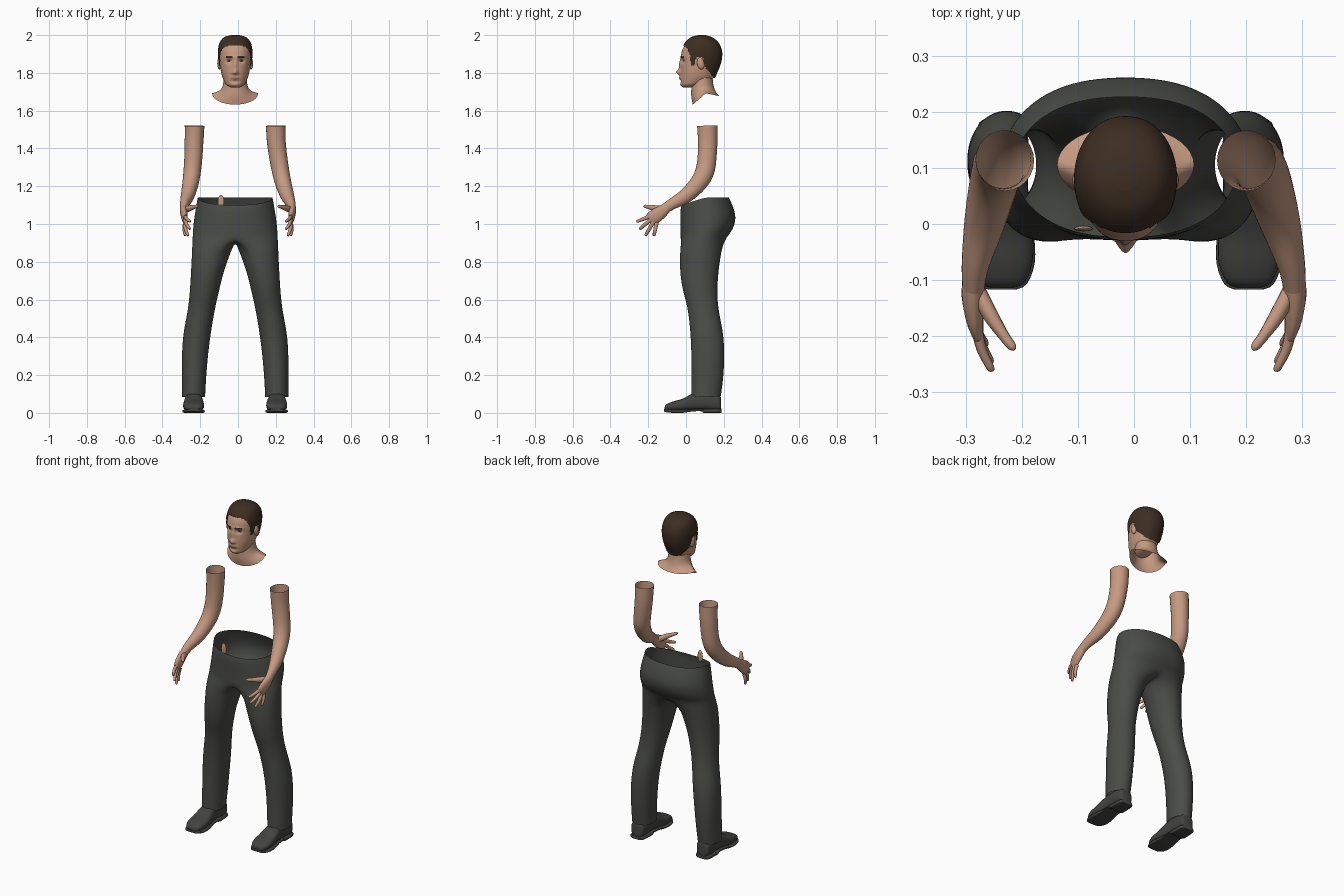
import bpy, bmesh, math
from mathutils import Vector

if "Cube" in bpy.data.objects:
    bpy.data.objects.remove(bpy.data.objects["Cube"])

AXIS = -0.015  # the body's own centre line


def material(name, rgb):
    m = bpy.data.materials.new(name)
    m.use_nodes = True
    m.diffuse_color = (*rgb, 1)
    m.node_tree.nodes["Principled BSDF"].inputs["Base Color"].default_value = (*rgb, 1)
    return m


SKIN = material("skin", (0.56, 0.32, 0.22))
HAIR = material("dark brown hair", (0.045, 0.026, 0.016))
CLOTH = material("charcoal cloth", (0.068, 0.072, 0.062))
SHOE = material("shoe leather", (0.055, 0.057, 0.053))
LIP = material("lips", (0.36, 0.17, 0.13))
WHITE = material("eye white", (0.5, 0.45, 0.4))


def spline(rows, n):
    """Smooth in-between rows, passing through every given row."""
    out = []
    for i in range(len(rows) - 1):
        p0, p1, p2 = rows[max(i - 1, 0)], rows[i], rows[i + 1]
        p3 = rows[min(i + 2, len(rows) - 1)]
        for k in range(n):
            t = k / n
            out.append([b + 0.5 * t * (c - a + t * (2*a - 5*b + 4*c - d + t * (3*(b - c) + d - a)))
                        for a, b, c, d in zip(p0, p1, p2, p3)])
    return out + [list(rows[-1])]


def power(v, p):
    return math.copysign(abs(v) ** p, v)


def finish(name, bm, mats, angle=60):
    bmesh.ops.recalc_face_normals(bm, faces=bm.faces[:])
    me = bpy.data.meshes.new(name)
    bm.to_mesh(me)
    bm.free()
    ob = bpy.data.objects.new(name, me)
    bpy.context.collection.objects.link(ob)
    for m in mats:
        me.materials.append(m)
    bpy.ops.object.select_all(action="DESELECT")
    ob.select_set(True)
    bpy.context.view_layer.objects.active = ob
    bpy.ops.object.shade_smooth_by_angle(angle=math.radians(angle))
    return ob


def bridge(bm, a, b, closed=True):
    for i in range(len(a) if closed else len(a) - 1):
        j = (i + 1) % len(a)
        bm.faces.new((a[i], a[j], b[j], b[i]))


def loft(name, rings, mats, caps=(), angle=60):
    bm = bmesh.new()
    loops = [[bm.verts.new(p) for p in r] for r in rings]
    for a, b in zip(loops, loops[1:]):
        bridge(bm, a, b)
    for c in caps:
        bm.faces.new(loops[c])
    return finish(name, bm, mats, angle)


def tube(name, path, mat, side, n=16, caps=()):
    """Tube along rows of x, y, z, thickness, width, mirrored by side."""
    rows = spline(path, 4)
    rings = []
    for i, (x, y, z, ru, rv) in enumerate(rows):
        t = Vector(rows[min(i + 1, len(rows) - 1)][:3]) - Vector(rows[max(i - 1, 0)][:3])
        v = t.cross(Vector((1, 0, 0))).normalized()
        u = v.cross(t).normalized()
        ring = [Vector((x, y, z)) + u * ru * math.cos(a) + v * rv * math.sin(a)
                for a in (math.tau * k / n for k in range(n))]
        shift = AXIS * min(1, max(0, (z - 1.08) / 0.35))
        rings.append([(side * p.x + shift, p.y, p.z) for p in ring])
    return loft(name, rings, [mat], caps)


def ellipsoid(name, loc, scale, mats, tilt=0):
    bm = bmesh.new()
    bmesh.ops.create_uvsphere(bm, u_segments=20, v_segments=12, radius=1)
    for v in bm.verts:
        v.co = Vector(a * b for a, b in zip(v.co, scale))
    ob = finish(name, bm, mats)
    ob.location, ob.rotation_euler = loc, (tilt, 0, 0)
    return ob


# Trousers: half hips, split at the crotch into one leg, then mirrored
hips = [(1.14, .2, -.025, .228), (1.10, .207, -.03, .247), (1.04, .217, -.031, .264),
        (.98, .224, -.031, .252), (.93, .227, -.031, .218)]
leg = [(.86, .018, .23, -.033, .19), (.75, .058, .235, -.033, .174), (.65, .083, .241, -.018, .168),
       (.55, .106, .251, .008, .173), (.42, .128, .275, .022, .198), (.3, .143, .283, .027, .204),
       (.18, .153, .283, .027, .198), (.085, .158, .283, .026, .185)]
bm = bmesh.new()
loops = []
for z, hw, yf, yb in spline(hips, 2):
    loop = []
    for k in range(13):
        a = math.radians(15 * k - 90)
        c = math.cos(a) if 0 < k < 12 else 0
        dip = 0.04 * max(0, -math.sin(a)) * max(0, (z - 1.04) / 0.1)
        loop.append(bm.verts.new((hw * power(c, .85), (yf + yb) / 2 + (yb - yf) / 2 * math.sin(a), z - dip)))
    loops.append(loop)
for a, b in zip(loops, loops[1:]):
    bridge(bm, a, b, closed=False)
front, back = loops[-1][0].co, loops[-1][-1].co
seam = []
for k in range(1, 6):
    p = back.lerp(front, k / 6)
    seam.append(bm.verts.new((0, p.y, p.z - 0.022 * math.sin(math.pi * k / 6))))
last = loops[-1] + seam
for z, xi, xo, yf, yb in spline(leg, 2):
    ring = []
    for k in range(18):
        a = math.radians(20 * k - 120)
        ring.append(bm.verts.new(((xi + xo) / 2 + (xo - xi) / 2 * math.cos(a),
                                  (yf + yb) / 2 + (yb - yf) / 2 * math.sin(a), z)))
    bridge(bm, last, ring)
    last = ring
trousers = finish("trousers", bm, [CLOTH], 80)
trousers.location.x = AXIS
trousers.modifiers.new("mirror", "MIRROR").use_clip = True
sub = trousers.modifiers.new("smooth", "SUBSURF")
sub.levels = sub.render_levels = 2

# Shoes: rows of y, half width, bottom, top from toe to heel
upper = [(-.113, .022, .015, .03), (-.104, .04, .012, .045), (-.07, .054, .01, .06),
         (-.02, .055, .01, .074), (.03, .049, .012, .1), (.08, .045, .015, .112),
         (.14, .045, .01, .112), (.175, .04, .01, .1), (.185, .028, .01, .08)]
sole = [(-.117, .024, .008, .02), (-.107, .044, .004, .02), (-.07, .058, 0, .018), (-.02, .057, 0, .018),
        (.04, .048, .008, .02), (.085, .046, .008, .02), (.095, .048, 0, .022),
        (.17, .045, 0, .022), (.187, .032, 0, .022)]
for side, word in ((1, "left"), (-1, "right")):
    for part, rows, p in (("shoe", upper, .75), ("sole", sole, .4)):
        rings = [[(AXIS + side * .22 + hw * power(math.cos(a), p), y,
                   (lo + hi) / 2 + (hi - lo) / 2 * power(math.sin(a), p))
                  for a in (math.tau * k / 24 for k in range(24))]
                 for y, hw, lo, hi in spline(rows, 3)]
        loft(f"{word}_{part}", rings, [SHOE], (0, -1), 50)

    # Arm, open at the shoulder
    tube(f"{word}_arm", [(.215, .113, 1.52, .052, .054), (.217, .115, 1.45, .05, .052),
                         (.224, .112, 1.36, .048, .05), (.234, .1, 1.28, .046, .05),
                         (.246, .065, 1.215, .043, .046), (.264, 0, 1.15, .036, .039),
                         (.281, -.07, 1.108, .025, .03), (.286, -.11, 1.082, .02, .027)], SKIN, side, 24)
    # Hand
    tube(f"{word}_palm", [(.285, -.1, 1.088, .021, .026), (.287, -.13, 1.065, .02, .034),
                          (.284, -.165, 1.04, .016, .038), (.279, -.19, 1.022, .011, .034)],
         SKIN, side, 16, (-1,))
    tube(f"{word}_thumb", [(.28, -.115, 1.075, .014, .018), (.257, -.16, 1.083, .014, .016),
                           (.233, -.197, 1.09, .01, .011), (.217, -.218, 1.094, .008, .008),
                           (.212, -.224, 1.095, .003, .003)], SKIN, side, 12, (-1,))
    knuckles = [("index", -.18, 1.045, .254, -.262, 1.012), ("middle", -.18, 1.028, .255, -.247, .972),
                ("ring", -.172, 1.014, .265, -.215, .937), ("little", -.155, 1.008, .28, -.17, .937)]
    for finger, y0, z0, x1, y1, z1 in knuckles:
        a, b = Vector((.281, y0, z0)), Vector((x1, y1, z1))
        mid = a.lerp(b, .5) + Vector((.005, 0, 0))
        tip = a.lerp(b, .93)
        tube(f"{word}_{finger}_finger", [(*a, .01, .011), (*mid, .009, .01), (*tip, .007, .008),
                                         (*b, .003, .003)], SKIN, side, 12, (-1,))

    # Ear and eye
    ellipsoid(f"{word}_ear", (AXIS + side * .083, .078, 1.85), (.012, .019, .032), [SKIN], .2)
    eye = ellipsoid(f"{word}_eye", (AXIS + side * .032, -.003, 1.864), (.013, .012, .0065), [WHITE, HAIR])
    for f in eye.data.polygons:
        f.material_index = int(abs(f.center.x) < .0055)

# Head: rows of z, half width, front, back
skull = [(1.722, .022, -.012, .025), (1.738, .048, -.026, .085), (1.77, .065, -.029, .142),
         (1.8, .074, -.029, .158), (1.84, .08, -.028, .175), (1.88, .084, -.027, .184),
         (1.92, .084, -.02, .183), (1.957, .075, .002, .165), (1.982, .053, .032, .133),
         (1.993, .018, .068, .097)]


def bump(x, z, cx, cz, sx, sz):
    return math.exp(-((abs(x) - cx) / sx) ** 2 - ((z - cz) / sz) ** 2)


def relief(x, z):
    return (-.01 * bump(x, z, 0, 1.84, .01, .028) - .021 * bump(x, z, 0, 1.804, .012, .014)
            - .006 * bump(x, z, .012, 1.799, .008, .008) + .012 * bump(x, z, .031, 1.864, .016, .012)
            - .005 * bump(x, z, .028, 1.884, .025, .008) - .007 * bump(x, z, 0, 1.772, .02, .011)
            + .004 * bump(x, z, 0, 1.755, .025, .007) - .005 * bump(x, z, 0, 1.735, .02, .012))


def head_rings(grow):
    rings = []
    for z, hw, yf, yb in spline(skull, 9):
        ring = []
        for k in range(96):
            a = math.tau * k / 96
            x, s = (hw + grow) * power(math.cos(a), .92), math.sin(a)
            y = (yf + yb) / 2 + ((yb - yf) / 2 + grow) * s
            ring.append((x + AXIS, y + (relief(x, z) if s < 0 else 0), z + grow * max(0, (z - 1.9) / .1)))
        rings.append(ring)
    return rings


head = loft("head", head_rings(0), [SKIN, HAIR, LIP], (0, -1), 80)
for f in head.data.polygons:
    x, y, z = abs(f.center.x - AXIS), f.center.y, f.center.z
    if y < .03:
        if .013 < x < .05 and abs(z - 1.885 + .1 * abs(x - .034)) < .0036:
            f.material_index = 1
        elif x < .024 and abs(z - 1.772) < .0085 - .2 * x:
            f.material_index = 2

# Hair cap, trimmed along a hairline given as y, z
line = [(-.06, 1.957), (0, 1.94), (.02, 1.9), (.027, 1.84), (.045, 1.84), (.055, 1.885),
        (.088, 1.885), (.102, 1.83), (.15, 1.772), (.3, 1.772)]


def hairline(y):
    for (y0, z0), (y1, z1) in zip(line, line[1:]):
        if y <= y1:
            return z0 + (z1 - z0) * (y - y0) / (y1 - y0)


hair = loft("hair", head_rings(.007), [HAIR], (-1,), 80)
bm = bmesh.new()
bm.from_mesh(hair.data)
bare = [f for f in bm.faces if f.calc_center_median().z < hairline(f.calc_center_median().y)]
bmesh.ops.delete(bm, geom=bare, context="FACES")
bm.to_mesh(hair.data)
bm.free()

# Neck, flaring to an open collar edge: z, half width, front, back, front drop, back drop
neck = [(1.81, .058, .03, .14, 0, 0), (1.76, .062, .028, .142, 0, 0), (1.725, .068, .028, .148, .005, 0),
        (1.705, .085, .028, .158, .03, .005), (1.692, .122, .036, .175, .06, .015)]
rings = [[(AXIS + hw * math.cos(a), (yf + yb) / 2 + (yb - yf) / 2 * math.sin(a),
           z - (df * max(0, -math.sin(a)) + db * max(0, math.sin(a))))
          for a in (math.tau * k / 40 for k in range(40))] for z, hw, yf, yb, df, db in spline(neck, 4)]
loft("neck", rings, [SKIN], (), 80)

# Sliver of skin inside the waistband
ellipsoid("waist_skin", (-.09, -.008, 1.118), (.017, .005, .036), [SKIN])
